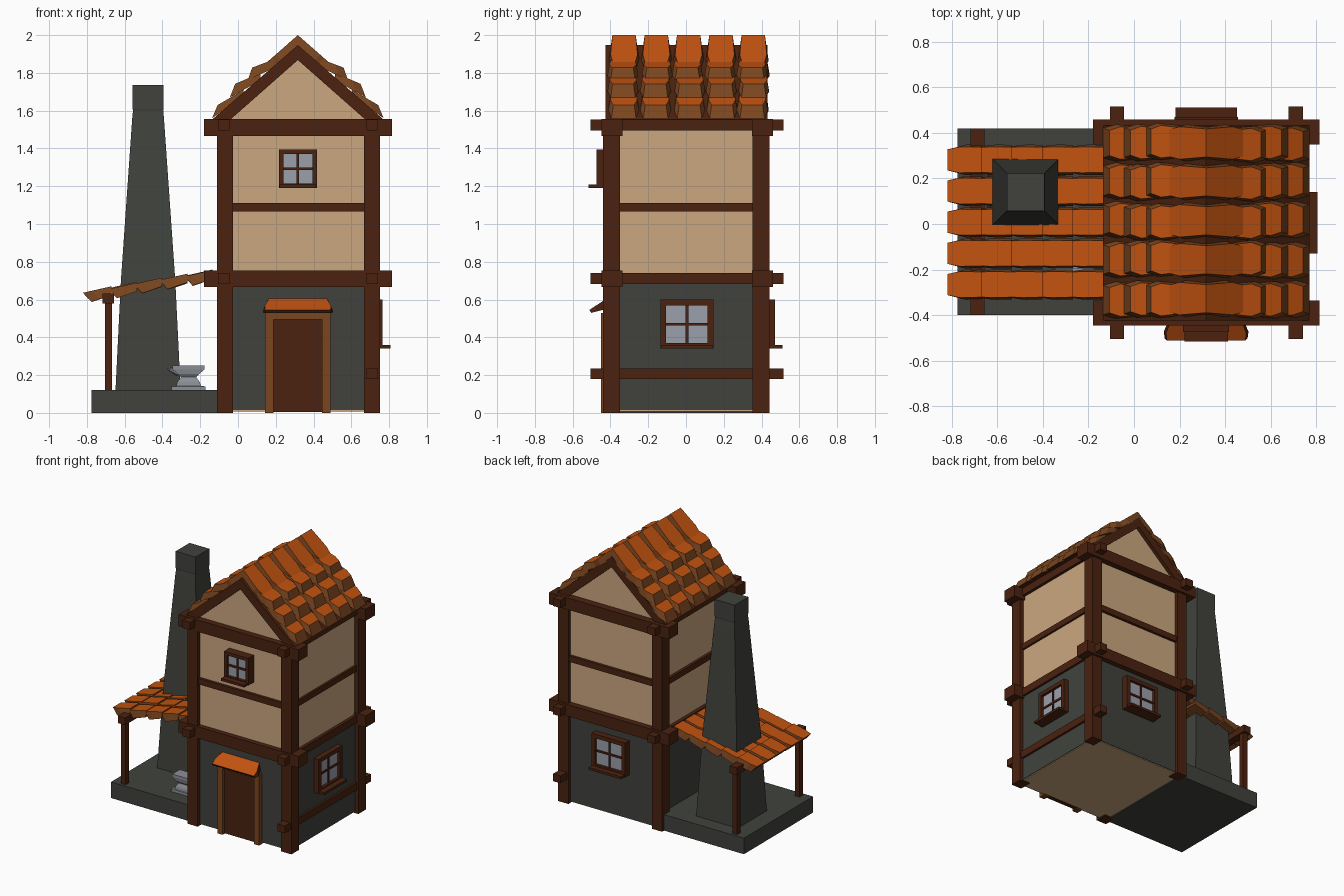
import bpy, bmesh, math, random
from mathutils import Vector, Matrix

if "Cube" in bpy.data.objects:
    bpy.data.objects.remove(bpy.data.objects["Cube"])
random.seed(4)

def mat(name, r, g, b):
    m = bpy.data.materials.new(name)
    m.diffuse_color = (r, g, b, 1)
    m.use_nodes = True
    m.node_tree.nodes["Principled BSDF"].inputs["Base Color"].default_value = m.diffuse_color
    return m

STONE = mat("dark stone", .052, .055, .046)
PLASTER = mat("tan plaster", .60, .39, .215)
WOOD = mat("dark wood", .069, .016, .005)
TRIM = mat("light wood", .195, .061, .014)
TILE = mat("orange tile", .53, .084, .005)
GLASS = mat("grey glass", .33, .35, .40)
IRON = mat("grey iron", .26, .275, .31)
CX = .317  # middle of the house in x

def finish(name, bm, *mats):
    bmesh.ops.recalc_face_normals(bm, faces=bm.faces)
    me = bpy.data.meshes.new(name)
    bm.to_mesh(me)
    bm.free()
    for m in mats:
        me.materials.append(m)
    ob = bpy.data.objects.new(name, me)
    bpy.context.collection.objects.link(ob)
    return ob

def add_loft(bm, rings):
    """Closed solid through rings of points."""
    vs = [[bm.verts.new(p) for p in r] for r in rings]
    n = len(vs[0])
    for a, b in zip(vs, vs[1:]):
        for i in range(n):
            bm.faces.new((a[i], a[(i + 1) % n], b[(i + 1) % n], b[i]))
    bm.faces.new(vs[0])
    return bm.faces.new(vs[-1])

def rect(cx, cy, hx, hy, z):
    return [(cx - hx, cy - hy, z), (cx + hx, cy - hy, z), (cx + hx, cy + hy, z), (cx - hx, cy + hy, z)]

def boxes(name, m, items, xf=None):
    bm = bmesh.new()
    for x0, x1, y0, y1, z0, z1 in items:
        c = ((x0 + x1) / 2, (y0 + y1) / 2, (x1 - x0) / 2, (y1 - y0) / 2)
        add_loft(bm, [rect(*c, z0), rect(*c, z1)])
    if xf:
        bm.transform(xf)
    return finish(name, bm, m)

def prism(name, m, pts, y0, y1):
    bm = bmesh.new()
    add_loft(bm, [[(x, y, z) for x, z in pts] for y in (y0, y1)])
    return finish(name, bm, m)

def add_tile(bm, prof, c, w, place, ends=(.44, .5, .40)):
    """Wedge tile: prof = upper top, lower top, lower bottom, upper bottom."""
    ut, lt, lb, ub = [Vector(p) for p in prof]
    def outline(up, low, shrink):
        row = [(up.lerp(low, t), w * e - shrink) for t, e in zip((0, .65, 1), ends)]
        return [place(p.x, c - h, p.y) for p, h in row] + [place(p.x, c + h, p.y) for p, h in reversed(row)]
    add_loft(bm, [outline(ub, lb, 0), outline(ut, lt, .01)]).material_index = 1

# --- house walls
boxes("plaster_walls", PLASTER, [(-.08, .72, -.41, .415, .008, 1.54)])
boxes("stone_walls", STONE, [(-.085, .725, -.415, .42, .014, .69)])
prism("gable_wall", PLASTER, [(-.06, 1.54), (.694, 1.54), (CX, 1.89)], -.40, .405)

# --- timber frame
boxes("corner_posts", WOOD, [(x, x + .085, y, y + .09, 0, 1.5)
                             for x in (-.112, .667) for y in (-.44, .353)])
boxes("long_beams", WOOD, [(-.18, .815, y, y + .11, z, z + .088)
                           for y in (-.447, .35) for z in (.667, 1.467)])
boxes("side_beams", WOOD, [(x, x + .062, -.505, .517, z, z + .058)
                           for x in (-.106, .68) for z in (.682, 1.495)]
      + [(.68, .742, -.505, .517, .18, .235)])
boxes("middle_beams", WOOD, [(-.1, .735, -.43, .435, 1.065, 1.11)])

# --- roof rafters, both slopes
for side in (0, 1):
    pts = [(-.137, 1.553), (CX, 1.947), (CX, 1.868), (-.04, 1.553)]
    prism("rafter", WOOD, [(2 * CX - x if side else x, z) for x, z in pts], -.425, .432)

# --- main roof tiles
rows = [[(CX, 2.0), (.137, 1.842), (.185, 1.83), (CX, 1.93)],
        [(.20, 1.875), (.075, 1.828), (.052, 1.762), (.2, 1.83)],
        [(.12, 1.80), (-.015, 1.742), (-.043, 1.67), (.12, 1.76)],
        [(.03, 1.71), (-.108, 1.63), (-.137, 1.56), (.03, 1.68)]]
bm = bmesh.new()
for k in range(5):
    y = .014 + (k - 2) * .171
    for i, prof in enumerate(rows):
        for s in (0, 1):
            d = random.uniform(-.008, .008) if i else 0
            add_tile(bm, prof, y + d, .163, lambda u, v, z, s=s: (2 * CX - u if s else u, v, z))
finish("roof_tiles", bm, TRIM, TILE)

# --- lean-to: slab, posts, beam, tiles
boxes("forge_slab", STONE, [(-.775, -.08, -.40, .42, 0, .12)])
boxes("lean_to_posts", WOOD, [(-.705, -.667, y, y + .04, .12, .6) for y in (-.38, .36)])
boxes("lean_to_beam", WOOD, [(-.718, -.657, -.40, .42, .578, .632)])
bm = bmesh.new()
for k in range(5):
    for i in range(5):
        x, z = -.82 + .134 * i, .636 + .0215 * i + random.uniform(-.003, .003)
        prof = [(x + .15, z + .034), (x, z), (x + .045, z - .048), (x + .15, z - .012)]
        add_tile(bm, prof, .008 + (k - 2) * .137, .134, lambda u, v, z: (u, v, z),
                 (.49, .5, .42 if i == 0 else .48))
finish("lean_to_tiles", bm, TRIM, TILE)

# --- chimney
bm = bmesh.new()
add_loft(bm, [rect(-.476, .14, h, h, z) for h, z in
              ((.173, .11), (.144, .7), (.084, 1.56), (.08, 1.6), (.082, 1.61), (.082, 1.735))])
finish("chimney", bm, STONE)

# --- anvil
bm = bmesh.new()
add_loft(bm, [rect(-.262, -.24, hx, hy, z) for hx, hy, z in
              ((.09, .05, .118), (.09, .05, .14), (.065, .045, .143), (.06, .042, .163),
               (.04, .03, .19), (.055, .04, .205), (.085, .045, .23), (.085, .045, .25))])
finish("anvil", bm, IRON)
bpy.ops.mesh.primitive_cone_add(vertices=8, radius1=.026, radius2=.004, depth=.06,
                                location=(-.345, -.24, .226), rotation=(0, -math.pi / 2 + .25, 0))
horn = bpy.context.object
horn.name = "anvil_horn"
horn.data.materials.append(IRON)

# --- windows: built facing -y, then turned to their wall
def window(name, loc, turn, w, h, f, wall):
    xf = Matrix.Translation(loc) @ Matrix.Rotation(turn, 4, 'Z')
    a, b, d = w / 2, h / 2, -.035
    boxes(name + "_frame", WOOD, [
        (-a, -a + f, d, wall, -b, b), (a - f, a, d, wall, -b, b),
        (-a, a, d, wall, b - f, b), (-a, a, d, wall, -b, -b + f),
        (-.007, .007, d + .012, wall, -b, b), (-a, a, d + .012, wall, -.007, .007),
        (-a + .005, a - .005, -.077, wall, -b, -b + .018)], xf)
    boxes(name + "_glass", GLASS, [(-a + .01, a - .01, -.015, wall, -b + .01, b - .01)], xf)

window("front_window", (CX, -.44, 1.293), 0, .202, .204, .024, .04)
window("right_window", (.73, .005, .47), math.pi / 2, .28, .258, .03, .02)
window("back_window", (CX, .435, .47), math.pi, .28, .258, .03, .03)

# --- door
boxes("door", WOOD, [(.18, .45, -.43, -.40, .005, .50)])
boxes("door_frame", TRIM, [(.143, .187, -.45, -.40, 0, .53), (.446, .49, -.45, -.40, 0, .53),
                           (.143, .49, -.45, -.40, .495, .53)])
bm = bmesh.new()
add_tile(bm, [(-.42, .605), (-.512, .545), (-.502, .53), (-.42, .55)], CX, .372,
         lambda u, v, z: (v, u, z), (.44, .5, .49))
finish("door_canopy", bm, WOOD, TILE)
